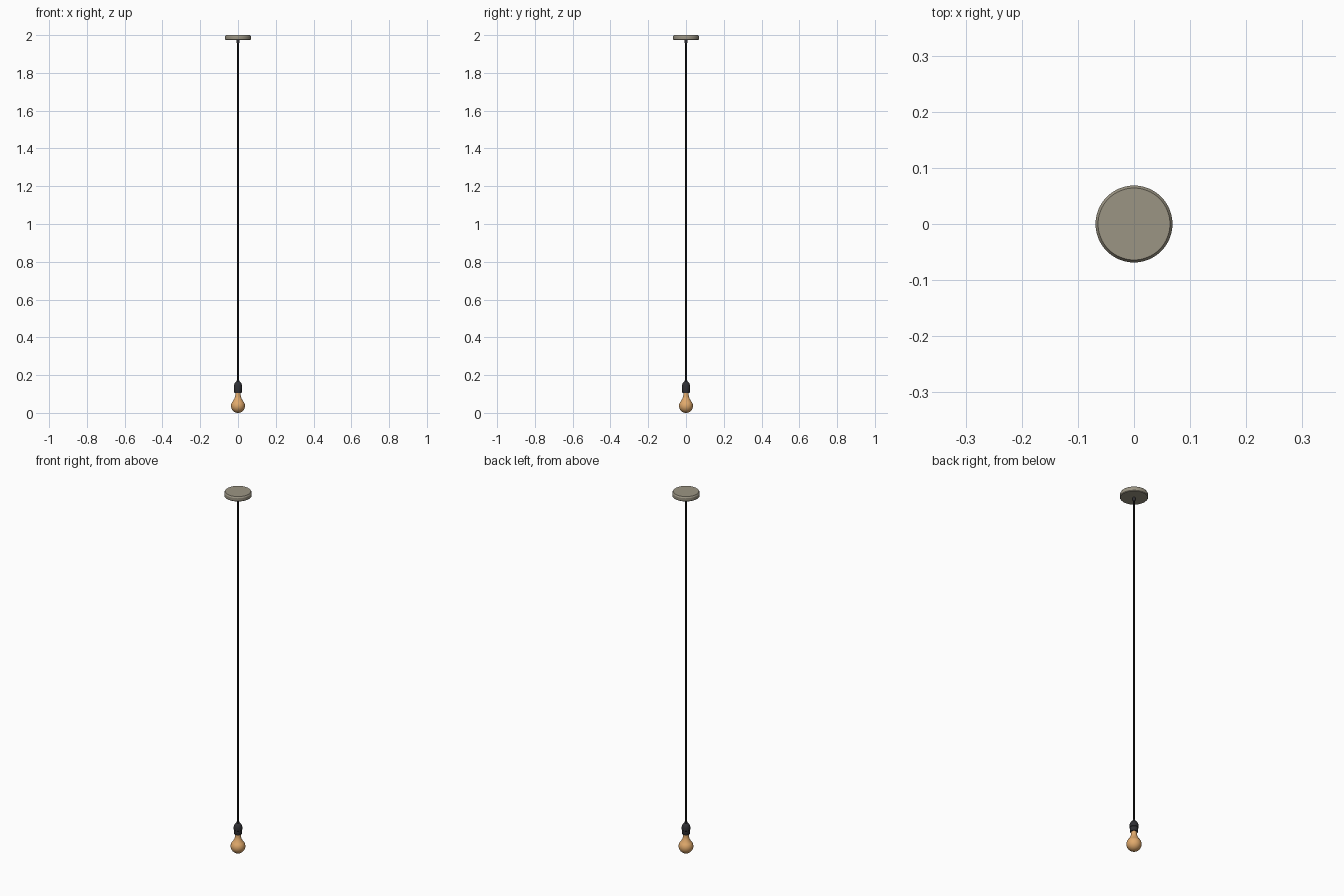
import bpy, math

if "Cube" in bpy.data.objects:
    bpy.data.objects.remove(bpy.data.objects["Cube"])


def material(name, rgb):
    m = bpy.data.materials.new(name)
    m.diffuse_color = (*rgb, 1)
    m.use_nodes = True
    m.node_tree.nodes["Principled BSDF"].inputs["Base Color"].default_value = m.diffuse_color
    return m


def lathe(name, profile, mat, sides=48, angle=35):
    """Spin an (r, z) profile around z; r = 0 ends become poles."""
    verts, rings, faces = [], [], []
    for r, z in profile:
        n = 1 if r == 0 else sides
        rings.append(range(len(verts), len(verts) + n))
        verts += [(r * math.cos(2 * math.pi * i / sides),
                   r * math.sin(2 * math.pi * i / sides), z) for i in range(n)]
    for a, b in zip(rings, rings[1:]):
        for i in range(sides):
            j = (i + 1) % sides
            ids = [a[i % len(a)], a[j % len(a)], b[j % len(b)], b[i % len(b)]]
            faces.append(list(dict.fromkeys(ids)))
    me = bpy.data.meshes.new(name)
    me.from_pydata(verts, [], faces)
    me.materials.append(mat)
    ob = bpy.data.objects.new(name, me)
    bpy.context.collection.objects.link(ob)
    bpy.ops.object.select_all(action='DESELECT')
    ob.select_set(True)
    bpy.context.view_layer.objects.active = ob
    bpy.ops.object.shade_smooth_by_angle(angle=math.radians(angle))
    return ob


metal = material("aged_metal", (0.33, 0.30, 0.23))
black = material("black_fabric", (0.01, 0.01, 0.01))
dark = material("dark_socket", (0.03, 0.03, 0.035))
amber = material("amber_glass", (0.75, 0.40, 0.15))

# Ceiling canopy, with chamfered top rim
lathe("ceiling_canopy", [(0, 1.974), (0.066, 1.974), (0.0685, 1.977), (0.0685, 1.993),
                         (0.064, 2.0), (0, 2.0)], metal, 64, 25)

# Cord grip under the canopy
lathe("cord_grip", [(0, 1.956), (0.006, 1.956), (0.008, 1.960), (0.008, 1.975), (0, 1.975)], dark, 32)

# Hanging cord
lathe("cord", [(0, 0.155), (0.0045, 0.155), (0.0045, 1.965), (0, 1.965)], black, 16)

# Lamp socket: skirt, ring and domed cap
lathe("socket", [(0, 0.105), (0.019, 0.105), (0.020, 0.107), (0.020, 0.128), (0.022, 0.130),
                 (0.022, 0.142), (0.0205, 0.150), (0.017, 0.158), (0.011, 0.164),
                 (0.007, 0.166), (0.007, 0.171), (0, 0.171)], dark)

# Bulb: round globe blended into a tapering neck
R, cz = 0.037, 0.037
globe = [(R * math.sin(math.radians(a)), cz - R * math.cos(math.radians(a)))
         for a in range(0, 136, 9)]
neck = [(0.0225, 0.070), (0.0185, 0.077), (0.0158, 0.085), (0.0142, 0.094), (0.0135, 0.107), (0, 0.107)]
lathe("bulb", globe + neck, amber, 48, 40)
